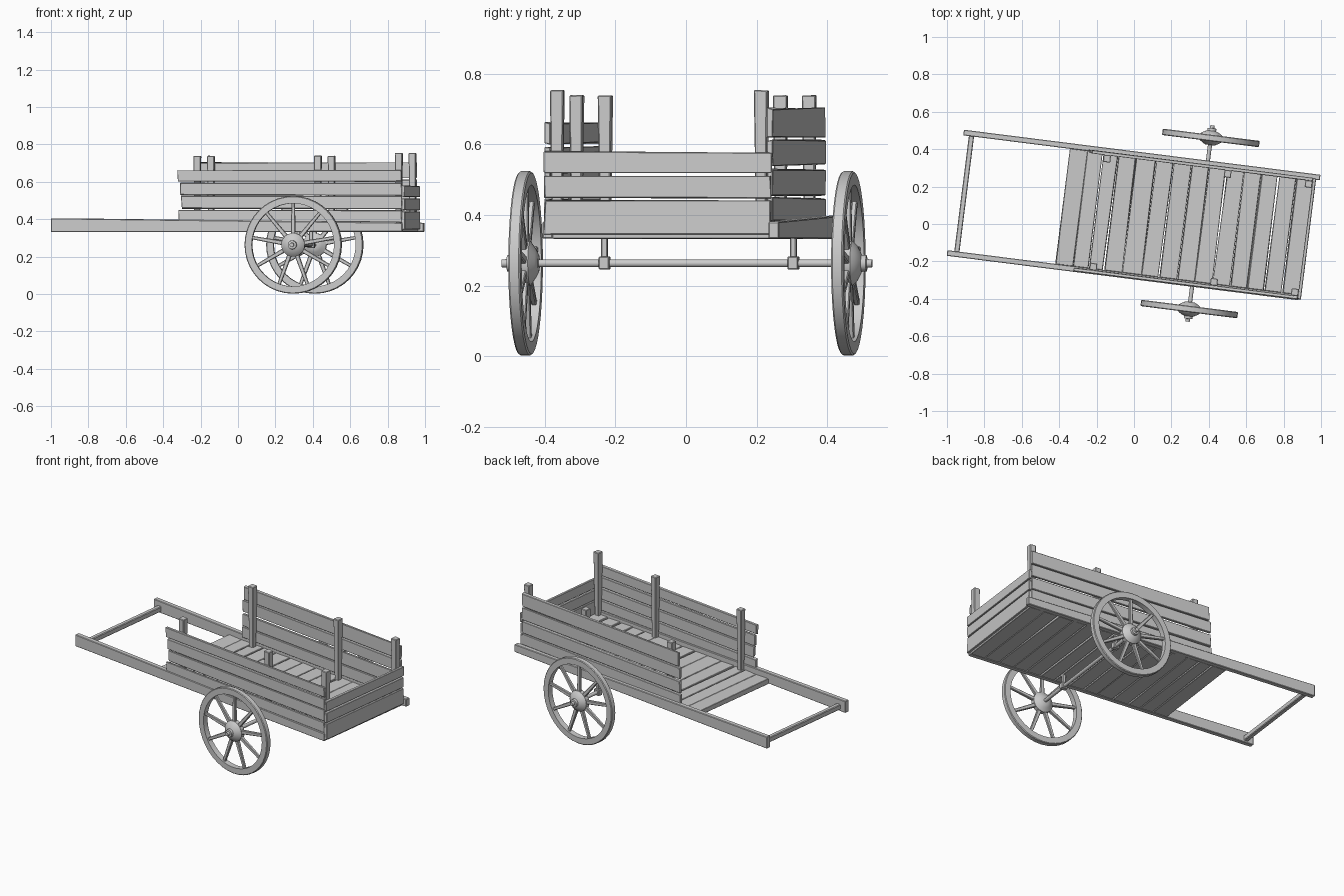
import bpy, bmesh, math, random
from mathutils import Matrix, Vector

if "Cube" in bpy.data.objects:
    bpy.data.objects.remove(bpy.data.objects["Cube"])

random.seed(4)
# The cart is built along local x, then turned slightly about z
PLACE = Matrix.Rotation(math.radians(-7.2), 4, 'Z') @ Matrix.Translation((0, 0.047, 0))
FACES = [(0, 1, 3, 2), (4, 6, 7, 5), (0, 4, 5, 1), (2, 3, 7, 6), (0, 2, 6, 4), (1, 5, 7, 3)]


def finish(name, bm, bevel=0.0, smooth=False):
    bmesh.ops.recalc_face_normals(bm, faces=bm.faces)
    me = bpy.data.meshes.new(name)
    bm.to_mesh(me)
    bm.free()
    ob = bpy.data.objects.new(name, me)
    bpy.context.collection.objects.link(ob)
    ob.matrix_world = PLACE
    if bevel:
        b = ob.modifiers.new("bevel", 'BEVEL')
        b.width, b.segments = bevel, 1
    if smooth:
        bpy.context.view_layer.objects.active = ob
        ob.select_set(True)
        bpy.ops.object.shade_smooth_by_angle(angle=math.radians(35))
        ob.select_set(False)
    return ob


def block(bm, x, y, z, jit=(0, 0, 0), flare=1.0, z_end=None):
    """Hewn block: uneven corners, optional flared top, optional other z range at +x end."""
    vs = []
    cx, cy = sum(x) / 2, sum(y) / 2
    for i in (0, 1):
        for j in (0, 1):
            for k in (0, 1):
                f = flare if k else 1.0
                zz = z_end if (z_end and i) else z
                p = Vector((cx + (x[i] - cx) * f, cy + (y[j] - cy) * f, zz[k]))
                p += Vector([random.uniform(-a, a) for a in jit])
                vs.append(bm.verts.new(p))
    for f in FACES:
        bm.faces.new([vs[n] for n in f])


def lathe(bm, prof, centre, side, n=24):
    """Revolve (radius, offset) points about the axle direction."""
    rings = []
    for r, h in prof:
        rings.append([bm.verts.new((centre[0] + r * math.cos(2 * math.pi * k / n),
                                    centre[1] + side * h,
                                    centre[2] + r * math.sin(2 * math.pi * k / n))) for k in range(n)])
    return rings


def skin(bm, rings, closed=False):
    n = len(rings[0])
    pairs = list(zip(rings, rings[1:])) + ([(rings[-1], rings[0])] if closed else [])
    for a, b in pairs:
        for k in range(n):
            bm.faces.new((a[k], a[(k + 1) % n], b[(k + 1) % n], b[k]))
    if not closed:
        bm.faces.new(rings[0])
        bm.faces.new(rings[-1])


# Long side rails that become the handles
for name, x, y in (("left_rail", (-0.965, 0.956), (0.309, 0.339)),
                   ("right_rail", (-0.972, 0.922), (-0.341, -0.311))):
    bm = bmesh.new()
    block(bm, x, y, (0.332, 0.405), z_end=(0.333, 0.381))
    finish(name, bm, 0.003)

# Handle crossbar
bm = bmesh.new()
block(bm, (-0.935, -0.907), (-0.315, 0.315), (0.342, 0.374))
finish("handle_bar", bm, 0.004)

# Floor planks
bm = bmesh.new()
edges = [-0.392, -0.295, -0.21, -0.13, -0.03, 0.075, 0.17, 0.265, 0.36, 0.455, 0.55, 0.64, 0.735, 0.83, 0.925]
for a, b in zip(edges, edges[1:]):
    block(bm, (a + 0.003, b - 0.003), (-0.312, 0.31), (0.334, 0.362), (0.004, 0, 0.002))
finish("floor_planks", bm, 0.002)

# Side boards
for name, y, levels in (
        ("left_side_boards", (0.300, 0.317),
         [(0.383, 0.447), (0.454, 0.531), (0.540, 0.613), (0.622, 0.702)]),
        ("right_side_boards", (-0.336, -0.319),
         [(0.386, 0.448), (0.456, 0.522), (0.530, 0.594), (0.602, 0.661)])):
    bm = bmesh.new()
    for z in levels:
        start = -0.28 + random.uniform(-0.01, 0.012)
        block(bm, (start, 0.918), y, z, (0.003, 0.001, 0.004))
    finish(name, bm, 0.002)

# Tailboard
bm = bmesh.new()
for z in ((0.345, 0.440), (0.446, 0.511), (0.519, 0.579)):
    block(bm, (0.918, 0.935), (-0.334, 0.315), z, (0.001, 0.004, 0.003))
finish("tailboard", bm, 0.002)

# Upright posts, flared at the top
for side, yc, rear in (("left", 0.282, 0.900), ("right", -0.301, 0.899)):
    for label, xc, top in (("front", -0.187, 0.739), ("middle", 0.463, 0.739), ("rear", rear, 0.754)):
        bm = bmesh.new()
        h = 0.0145
        block(bm, (xc - h, xc + h), (yc - h, yc + h), (0.355, top), (0.001, 0.001, 0.001), flare=1.35)
        finish(f"{side}_{label}_post", bm, 0.003)

# Axle
AX, AZ, TRACK = 0.35, 0.263, 0.461
bm = bmesh.new()
skin(bm, lathe(bm, [(0.011, -TRACK), (0.011, TRACK)], (AX, 0, AZ), 1, 12))
finish("axle", bm, smooth=True)

# Axle hangers: collar and strut
for name, y in (("right_hanger", -0.235), ("left_hanger", 0.304)):
    bm = bmesh.new()
    block(bm, (AX - 0.019, AX + 0.019), (y - 0.015, y + 0.015), (0.245, 0.283))
    block(bm, (AX - 0.010, AX + 0.010), (y - 0.009, y + 0.009), (0.28, 0.34))
    finish(name, bm, 0.003)

# Wheels: rim, nine tapered spokes, domed hub with cap
RIM = [(0.222, -0.017), (0.257, -0.017), (0.261, -0.013), (0.261, 0.013), (0.257, 0.017), (0.222, 0.017)]
HUB = [(0.024, -0.038), (0.040, -0.030), (0.063, -0.014), (0.063, 0.012), (0.052, 0.024), (0.034, 0.034),
       (0.024, 0.038), (0.023, 0.052), (0.012, 0.053), (0.011, 0.068)]
for side, name in ((1, "left"), (-1, "right")):
    centre = (AX, side * TRACK, AZ)
    bm = bmesh.new()
    skin(bm, lathe(bm, RIM, centre, side, 40), closed=True)
    finish(name + "_wheel_rim", bm, smooth=True)
    bm = bmesh.new()
    skin(bm, lathe(bm, HUB, centre, side))
    finish(name + "_wheel_hub", bm, smooth=True)
    bm = bmesh.new()
    for k in range(9):
        part = bmesh.new()
        block(part, (-0.012, 0.012), (-0.010, 0.010), (0.045, 0.226), flare=0.75)
        part.transform(Matrix.Translation(centre) @ Matrix.Rotation(math.radians(40 * k), 4, 'Y'))
        tmp = bpy.data.meshes.new("spoke")
        part.to_mesh(tmp)
        part.free()
        bm.from_mesh(tmp)
        bpy.data.meshes.remove(tmp)
    finish(name + "_wheel_spokes", bm, 0.003)
